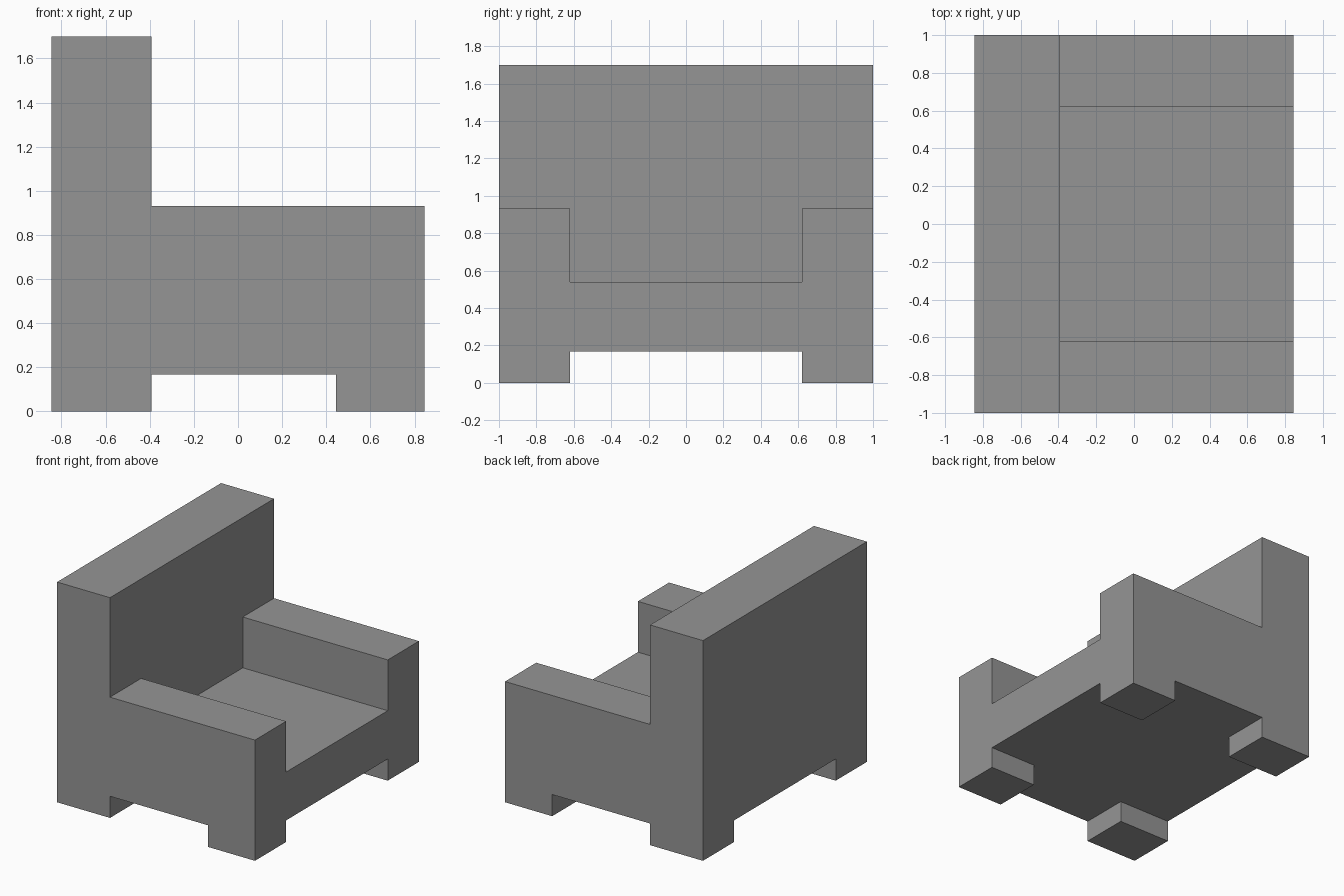
import bpy
import bmesh

if "Cube" in bpy.data.objects:
    bpy.data.objects.remove(bpy.data.objects["Cube"], do_unlink=True)

# Upholstery colour
grey = bpy.data.materials.new("mid grey")
grey.use_nodes = True
colour = (0.3, 0.3, 0.3, 1)
grey.diffuse_color = colour
grey.node_tree.nodes["Principled BSDF"].inputs["Base Color"].default_value = colour

# Planes where one part of the chair meets the next
xs = [-0.845, -0.393, 0.443, 0.845]   # backrest, seat, front edge
ys = [-1, -0.62, 0.62, 1]             # arm, seat, arm
zs = [0, 0.167, 0.54, 0.932, 1.7]     # feet, seat, arms, backrest


def solid(i, j, k):
    """Tell whether a block of the chair is filled."""
    if not (0 <= i < 3 and 0 <= j < 3 and 0 <= k < 4):
        return False
    if k == 0:
        return i != 1 and j != 1      # four corner feet
    if k == 1:
        return True                   # seat base
    if k == 2:
        return i == 0 or j != 1       # arms
    return i == 0                     # backrest


# Keep only the outside faces of the filled blocks
bm = bmesh.new()
for i in range(3):
    for j in range(3):
        for k in range(4):
            if not solid(i, j, k):
                continue
            for axis in range(3):
                for side in (0, 1):
                    step = [0, 0, 0]
                    step[axis] = 2 * side - 1
                    if solid(i + step[0], j + step[1], k + step[2]):
                        continue
                    loop = []
                    for a, b in ((0, 0), (1, 0), (1, 1), (0, 1)):
                        c = [0, 0, 0]
                        c[axis] = side
                        c[(axis + 1) % 3], c[(axis + 2) % 3] = a, b
                        loop.append(bm.verts.new((xs[i + c[0]], ys[j + c[1]], zs[k + c[2]])))
                    bm.faces.new(loop if side else loop[::-1])

# Weld the blocks and merge flat areas into whole panels
bmesh.ops.remove_doubles(bm, verts=bm.verts[:], dist=0.0001)
bmesh.ops.dissolve_limit(bm, angle_limit=0.01, verts=bm.verts[:], edges=bm.edges[:])
bmesh.ops.recalc_face_normals(bm, faces=bm.faces[:])

mesh = bpy.data.meshes.new("armchair")
bm.to_mesh(mesh)
bm.free()
mesh.materials.append(grey)
chair = bpy.data.objects.new("armchair", mesh)
bpy.context.collection.objects.link(chair)
